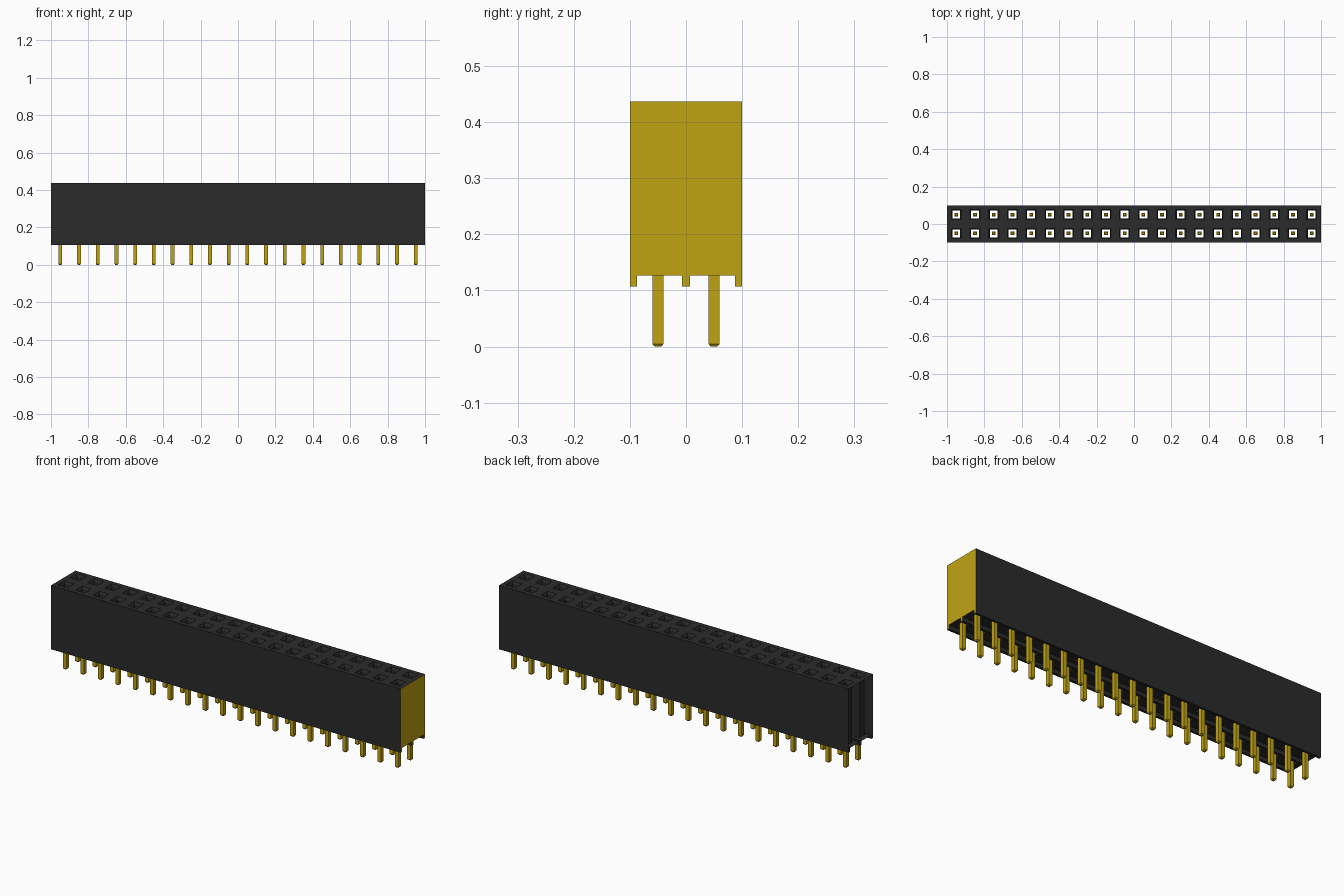
import bpy, bmesh

cube = bpy.data.objects.get("Cube")
if cube:
    bpy.data.objects.remove(cube, do_unlink=True)


def material(name, rgb):
    m = bpy.data.materials.new(name)
    m.use_nodes = True
    m.diffuse_color = (*rgb, 1)
    m.node_tree.nodes["Principled BSDF"].inputs["Base Color"].default_value = (*rgb, 1)
    return m


BLACK = material("black plastic", (0.024, 0.024, 0.024))
GOLD = material("gold", (0.53, 0.37, 0.006))

COLUMNS, PITCH = 20, 0.1
TOP, FLOOR, FOOT = 0.437, 0.127, 0.107
POSITIONS = [((i - (COLUMNS - 1) / 2) * PITCH, y)
             for i in range(COLUMNS) for y in (-0.05, 0.05)]


def finish(bm, name, mat):
    bmesh.ops.remove_doubles(bm, verts=bm.verts, dist=1e-5)
    mesh = bpy.data.meshes.new(name)
    bm.to_mesh(mesh)
    bm.free()
    mesh.materials.append(mat)
    obj = bpy.data.objects.new(name, mesh)
    bpy.context.collection.objects.link(obj)
    return obj


def rect(bm, x, y, hx, hy, z):
    """Rectangular loop, counter-clockwise from above."""
    return [bm.verts.new((x + sx * hx, y + sy * hy, z))
            for sx, sy in ((-1, -1), (1, -1), (1, 1), (-1, 1))]


def skin(bm, loops):
    """Join successive loops with quads."""
    for a, b in zip(loops, loops[1:]):
        for i in range(4):
            j = (i + 1) % 4
            bm.faces.new((a[i], a[j], b[j], b[i]))


# Housing sockets: each cell runs from top face, through the hole, to the floor
bm = bmesh.new()
for x, y in POSITIONS:
    y_floor = 0.047 if y > 0 else -0.047
    skin(bm, [rect(bm, x, y, 0.05, 0.05, TOP),
              rect(bm, x, y, 0.027, 0.027, TOP),
              rect(bm, x, y, 0.021, 0.021, TOP - 0.012),
              rect(bm, x, y, 0.021, 0.021, FLOOR),
              rect(bm, x, y_floor, 0.05, 0.04, FLOOR)])

# Housing side walls and three foot ridges, swept along x
outline = [(-0.1, FOOT), (-0.087, FOOT), (-0.087, FLOOR), (-0.007, FLOOR),
           (-0.007, FOOT), (0.007, FOOT), (0.007, FLOOR), (0.087, FLOOR),
           (0.087, FOOT), (0.1, FOOT), (0.1, TOP), (-0.1, TOP)]
for (y0, z0), (y1, z1) in zip(outline, outline[1:] + outline[:1]):
    if z0 == z1 and z0 in (FLOOR, TOP):
        continue  # already covered by the socket cells
    bm.faces.new([bm.verts.new(p) for p in
                  ((-1, y0, z0), (-1, y1, z1), (1, y1, z1), (1, y0, z0))])
finish(bm, "housing", BLACK)

# Gold plate closing one end; the other end is open
bm = bmesh.new()
bm.faces.new([bm.verts.new((1, y, z)) for y, z in outline])
finish(bm, "end_plate", GOLD)

# Square contact pins with bevelled tips
bm = bmesh.new()
for x, y in POSITIONS:
    loops = [rect(bm, x, y, h, h, z) for h, z in
             ((0.005, 0.30), (0.01, 0.295), (0.01, 0.005), (0.006, 0.0))]
    skin(bm, loops)
    bm.faces.new(loops[0])
    bm.faces.new(loops[-1][::-1])
bmesh.ops.recalc_face_normals(bm, faces=bm.faces)
finish(bm, "contact_pins", GOLD)
